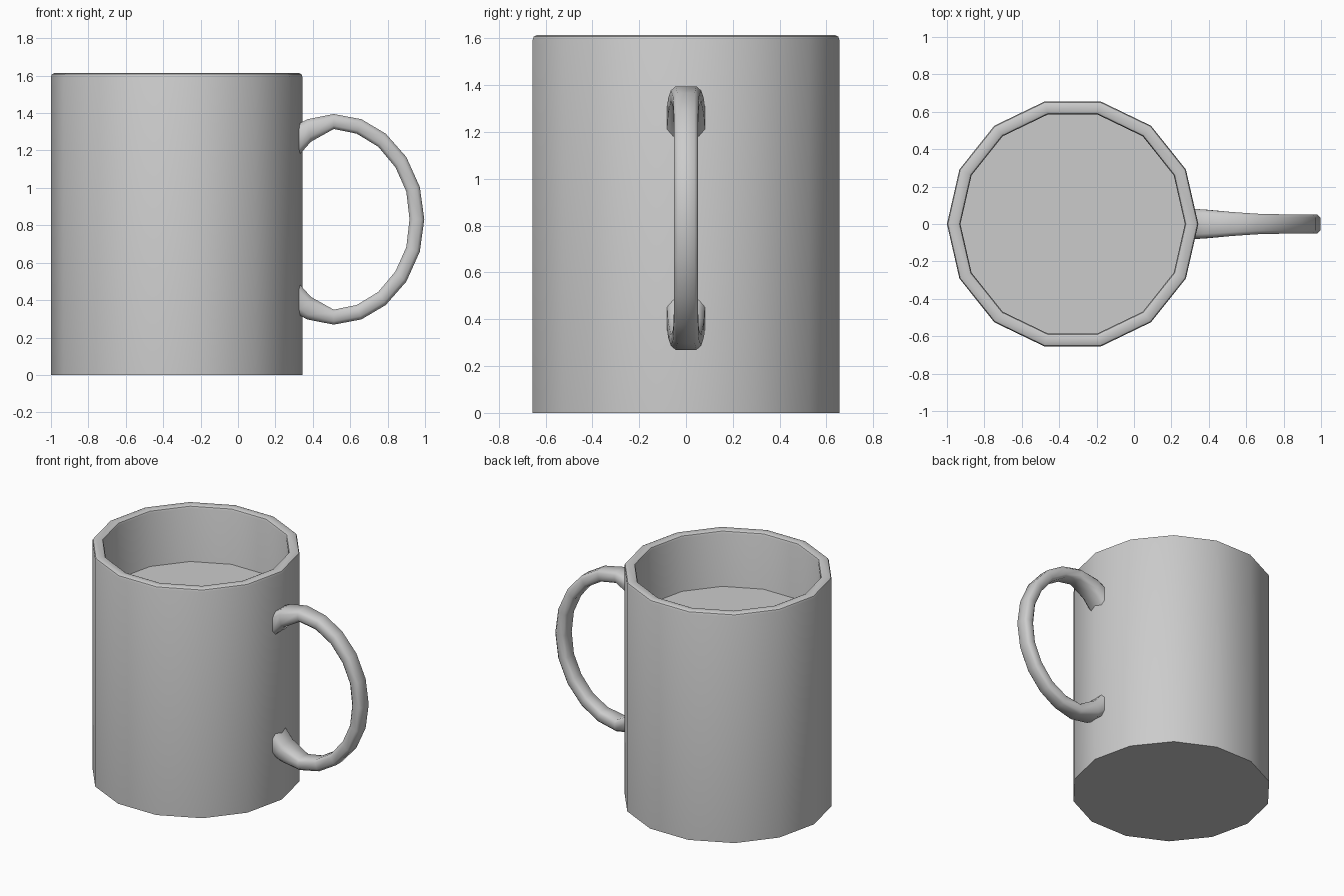
import bpy, bmesh
from math import cos, sin, pi

if "Cube" in bpy.data.objects:
    bpy.data.objects.remove(bpy.data.objects["Cube"])

SIDES = 14
CX = -0.328


def finish(name, bm, angle=35):
    bmesh.ops.recalc_face_normals(bm, faces=bm.faces)
    mesh = bpy.data.meshes.new(name)
    bm.to_mesh(mesh)
    bm.free()
    obj = bpy.data.objects.new(name, mesh)
    bpy.context.collection.objects.link(obj)
    bpy.ops.object.select_all(action='DESELECT')
    obj.select_set(True)
    bpy.context.view_layer.objects.active = obj
    bpy.ops.object.shade_smooth_by_angle(angle=angle * pi / 180)
    return obj


def loft(bm, rings):
    """Bridge closed rings of points and cap both ends."""
    loops = [[bm.verts.new(p) for p in ring] for ring in rings]
    for a, b in zip(loops, loops[1:]):
        n = len(a)
        for i in range(n):
            j = (i + 1) % n
            bm.faces.new((a[i], a[j], b[j], b[i]))
    bm.faces.new(loops[0])
    bm.faces.new(loops[-1])


def circle(r, z):
    return [(CX + r * cos(2 * pi * i / SIDES), r * sin(2 * pi * i / SIDES), z)
            for i in range(SIDES)]


# Mug body: outer wall, softened rim, inner wall and floor
profile = [(0.672, 0), (0.672, 1.595), (0.667, 1.608), (0.655, 1.614),
           (0.617, 1.614), (0.605, 1.608), (0.6, 1.595), (0.6, 0.08)]
bm = bmesh.new()
loft(bm, [circle(r, z) for r, z in profile])
finish("mug_body", bm)

# Drink surface inside the mug
bm = bmesh.new()
bm.faces.new([bm.verts.new(p) for p in circle(0.6, 1.22)])
finish("drink_surface", bm)

# Handle: upper half as (outer x, outer z, inner x, inner z, half width)
MID = 0.832
upper = [(0.315, 1.335, 0.315, 1.165, 0.082), (0.335, 1.348, 0.335, 1.185, 0.08),
         (0.37, 1.367, 0.39, 1.247, 0.077), (0.512, 1.395, 0.512, 1.315, 0.065),
         (0.66, 1.367, 0.635, 1.29, 0.055), (0.79, 1.29, 0.75, 1.22, 0.052),
         (0.90, 1.165, 0.842, 1.11, 0.052), (0.972, 1.005, 0.90, 0.98, 0.052)]
middle = [(0.996, MID, 0.917, MID, 0.052)]
lower = [(a, 2 * MID - b, c, 2 * MID - d, w) for a, b, c, d, w in reversed(upper)]

# Rounded-rectangle cross-section: (side, inner-to-outer position)
section = [(-0.68, 1), (0.68, 1), (1, 0.78), (1, 0.22),
           (0.68, 0), (-0.68, 0), (-1, 0.22), (-1, 0.78)]
rings = [[(c + (a - c) * t, w * s, d + (b - d) * t) for s, t in section]
         for a, b, c, d, w in upper + middle + lower]
bm = bmesh.new()
loft(bm, rings)
finish("handle", bm, 60)
